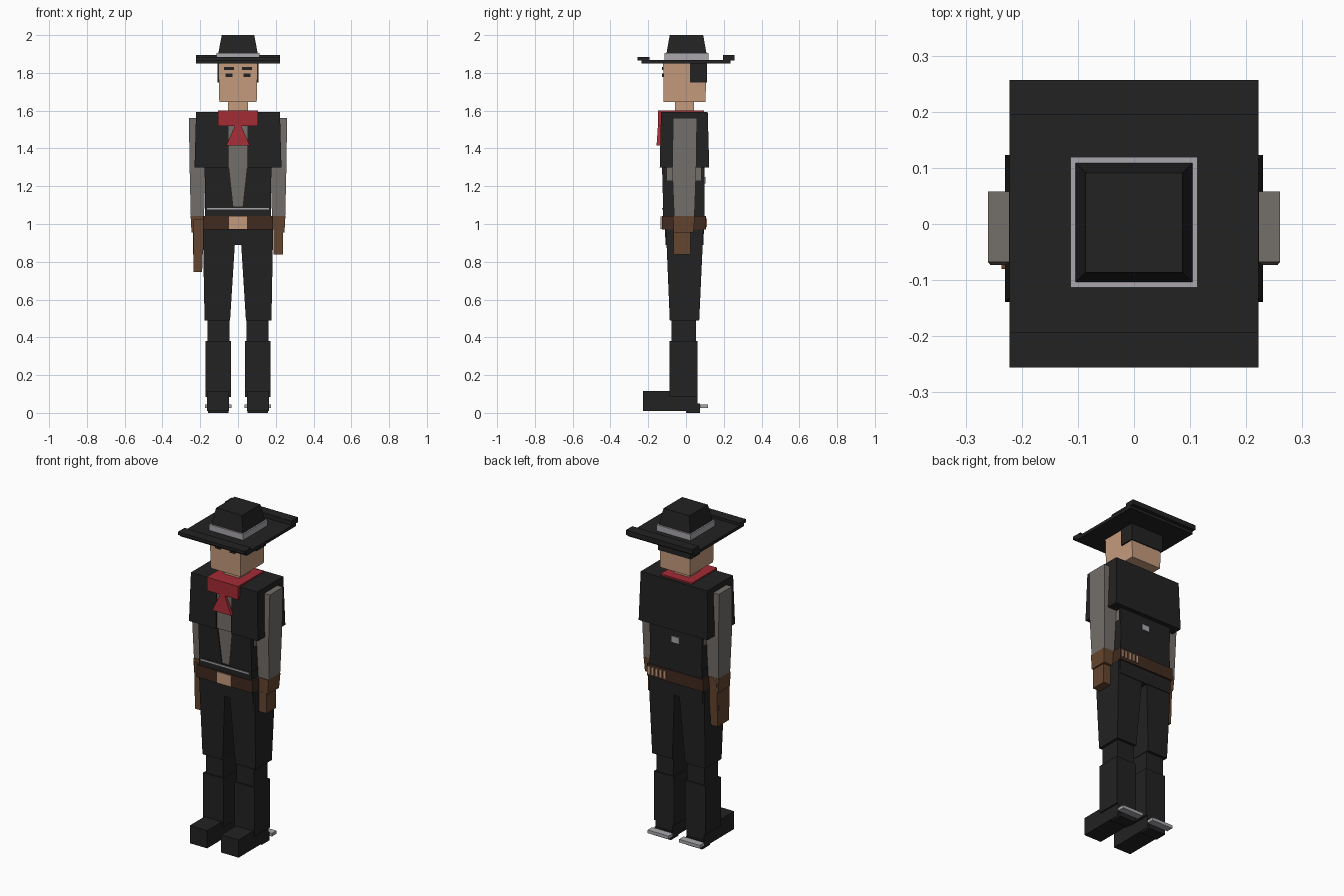
import bpy, bmesh


def material(name, rgb):
    m = bpy.data.materials.new(name)
    m.diffuse_color = (*rgb, 1)
    return m


BLACK = material("black", (0.016, 0.016, 0.016))
SHIRT = material("shirt grey", (0.175, 0.16, 0.147))
METAL = material("light grey", (0.40, 0.39, 0.42))
SKIN = material("skin tan", (0.56, 0.33, 0.205))
RED = material("red", (0.37, 0.025, 0.036))
BELT = material("dark brown", (0.052, 0.024, 0.014))
LEATHER = material("leather brown", (0.13, 0.061, 0.028))


def block(name, mat, x, y, z, top_x=None, top_y=None):
    """Six-sided block; the top rectangle may differ from the bottom one."""
    top_x, top_y = top_x or x, top_y or y
    bm = bmesh.new()
    rings = []
    for (xa, xb), (ya, yb), h in ((x, y, z[0]), (top_x, top_y, z[1])):
        rings.append([bm.verts.new(p) for p in
                      ((xa, ya, h), (xb, ya, h), (xb, yb, h), (xa, yb, h))])
    low, high = rings
    bm.faces.new(low[::-1])
    bm.faces.new(high)
    for i in range(4):
        j = (i + 1) % 4
        bm.faces.new((low[i], low[j], high[j], high[i]))
    me = bpy.data.meshes.new(name)
    bm.to_mesh(me)
    bm.free()
    me.materials.append(mat)
    ob = bpy.data.objects.new(name, me)
    bpy.context.collection.objects.link(ob)
    return ob


def mid(name, mat, w, y, z, top_w=None, top_y=None):
    """Block centred on x = 0, given by half-width."""
    t = w if top_w is None else top_w
    return block(name, mat, (-w, w), y, z, (-t, t), top_y)


def pair(name, mat, *args):
    """Block on +x with a mirrored twin on -x."""
    ob = block(name, mat, *args)
    ob.modifiers.new("mirror", "MIRROR").use_axis = (True, False, False)
    return ob


# Hat
mid("hat_crown", BLACK, 0.105, (-0.104, 0.109), (1.90, 2.0), 0.086, (-0.086, 0.091))
mid("hat_band", METAL, 0.113, (-0.113, 0.119), (1.865, 1.904))
mid("hat_brim", BLACK, 0.222, (-0.235, 0.235), (1.85, 1.868))
mid("hat_brim_front", BLACK, 0.222, (-0.256, -0.193), (1.866, 1.884))
mid("hat_brim_back", BLACK, 0.222, (0.195, 0.257), (1.866, 1.895))

# Head and face
mid("head", SKIN, 0.099, (-0.118, 0.104), (1.645, 1.85), 0.104, (-0.121, 0.106))
mid("hair", BLACK, 0.109, (0.02, 0.111), (1.75, 1.852))
pair("eyebrow", BLACK, (0.022, 0.075), (-0.128, -0.119), (1.814, 1.831))
pair("eye", BLACK, (0.03, 0.066), (-0.126, -0.119), (1.778, 1.796))
mid("neck", SKIN, 0.052, (-0.058, 0.042), (1.58, 1.65))

# Neckerchief with hanging tie
mid("neckerchief", RED, 0.105, (-0.148, 0.095), (1.52, 1.601))
mid("neckerchief_tie", RED, 0.063, (-0.156, -0.135), (1.415, 1.53), 0.012, (-0.148, -0.135))

# Shirt and vest
mid("shirt_body", SHIRT, 0.165, (-0.114, 0.088), (1.04, 1.32), 0.17, (-0.122, 0.09))
mid("shirt_chest", SHIRT, 0.05, (-0.128, -0.10), (1.30, 1.56))
mid("vest_back", BLACK, 0.23, (-0.112, 0.123), (1.30, 1.592), 0.222, (-0.105, 0.115))
pair("vest_front", BLACK, (0.05, 0.23), (-0.139, -0.10), (1.30, 1.592),
     (0.05, 0.222), (-0.132, -0.10))
pair("vest_lower_front", BLACK, (0.02, 0.173), (-0.120, -0.10), (1.05, 1.31),
     (0.048, 0.177), (-0.127, -0.10))
pair("vest_lower_side", BLACK, (0.155, 0.172), (-0.116, 0.095), (1.05, 1.23),
     (0.155, 0.175), (-0.120, 0.095))
mid("vest_lower_back", BLACK, 0.172, (0.08, 0.097), (1.05, 1.31), 0.175)
mid("vest_back_buckle", METAL, 0.025, (0.096, 0.103), (1.215, 1.25))

# Waist, chain, belt and cartridges
mid("waistband", BLACK, 0.176, (-0.122, 0.097), (1.03, 1.092))
mid("watch_chain", METAL, 0.163, (-0.126, -0.12), (1.076, 1.085))
mid("belt", BELT, 0.186, (-0.128, 0.105), (0.97, 1.043))
mid("belt_buckle", SKIN, 0.047, (-0.134, -0.125), (0.973, 1.04))
for i in range(5):
    x = 0.06 + i * 0.026
    block("cartridge", SKIN, (x, x + 0.014), (0.10, 0.111), (0.985, 1.03))
mid("hips", BLACK, 0.176, (-0.108, 0.092), (0.89, 0.975), 0.176, (-0.112, 0.095))

# Arms with gloves
pair("upper_arm", SHIRT, (0.172, 0.256), (-0.073, 0.054), (1.29, 1.56),
     (0.175, 0.26), (-0.068, 0.058))
pair("forearm", SHIRT, (0.18, 0.25), (-0.063, 0.045), (1.04, 1.29),
     (0.172, 0.256), (-0.073, 0.054))
pair("glove_cuff", LEATHER, (0.188, 0.246), (-0.066, 0.04), (0.955, 1.043),
     (0.18, 0.251), (-0.068, 0.046))
pair("glove_hand", LEATHER, (0.187, 0.237), (-0.067, 0.024), (0.838, 0.96))

# Holster on one hip
block("holster", LEATHER, (-0.235, -0.19), (-0.075, 0.035), (0.745, 1.025),
      (-0.236, -0.18), (-0.08, 0.045))

# Legs and boots
pair("thigh", BLACK, (0.042, 0.177), (-0.086, 0.07), (0.49, 0.97),
     (0.012, 0.186), (-0.106, 0.092))
pair("shin", BLACK, (0.045, 0.161), (-0.077, 0.053), (0.37, 0.50))
pair("boot_shaft", BLACK, (0.037, 0.172), (-0.087, 0.06), (0.085, 0.38))
pair("boot_foot", BLACK, (0.047, 0.163), (-0.227, 0.06), (0.01, 0.117))
pair("boot_heel", BLACK, (0.05, 0.16), (0.0, 0.073), (0.0, 0.05))
pair("spur", METAL, (0.035, 0.175), (0.074, 0.117), (0.026, 0.045))
